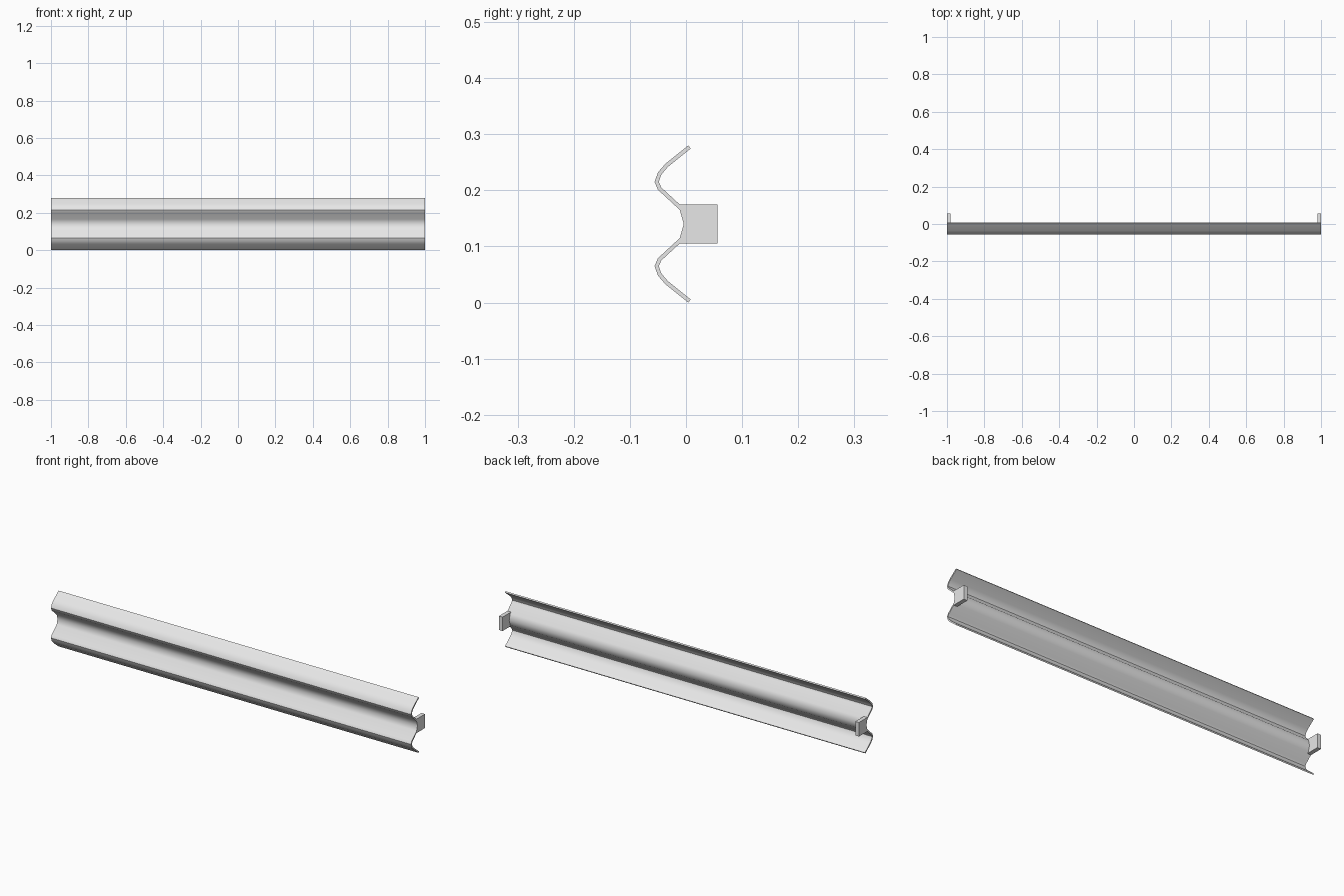
import bpy, bmesh
from mathutils import Vector

cube = bpy.data.objects.get("Cube")
if cube:
    bpy.data.objects.remove(cube, do_unlink=True)

MID = 0.14        # height of the symmetry line
SHEET = 0.007     # sheet metal thickness
PLATE = 0.02      # bracket thickness

steel = bpy.data.materials.new("galvanised_grey")
steel.use_nodes = True
steel.diffuse_color = (0.8, 0.8, 0.8, 1)
steel.node_tree.nodes["Principled BSDF"].inputs["Base Color"].default_value = (0.8, 0.8, 0.8, 1)


def mirrored(half):
    """Complete an upper half profile (ending on the symmetry line) downward."""
    return half + [(y, 2 * MID - z) for y, z in reversed(half[:-1])]


def thicken(line, t):
    """Offset an open (y, z) line to its back side with mitred corners."""
    pts = [Vector(p) for p in line]
    dirs = [(b - a).normalized() for a, b in zip(pts, pts[1:])]
    normals = [Vector((-d.y, d.x)) for d in dirs]
    back = []
    for i, p in enumerate(pts):
        n0, n1 = normals[max(i - 1, 0)], normals[min(i, len(normals) - 1)]
        m = (n0 + n1).normalized()
        back.append(tuple(p + m * t / m.dot(n0)))
    return back


def extrude_x(name, outline, x0, x1):
    """Solid prism from a closed (y, z) outline."""
    bm = bmesh.new()
    face = bm.faces.new([bm.verts.new((x0, y, z)) for y, z in outline])
    new = bmesh.ops.extrude_face_region(bm, geom=[face])["geom"]
    verts = [v for v in new if isinstance(v, bmesh.types.BMVert)]
    bmesh.ops.translate(bm, verts=verts, vec=(x1 - x0, 0, 0))
    bmesh.ops.recalc_face_normals(bm, faces=bm.faces)
    mesh = bpy.data.meshes.new(name)
    bm.to_mesh(mesh)
    bm.free()
    mesh.materials.append(steel)
    obj = bpy.data.objects.new(name, mesh)
    bpy.context.collection.objects.link(obj)
    return obj


# Corrugated rail: two forward humps around a central valley
front = mirrored([(0.004, 0.28), (-0.037, 0.247), (-0.05, 0.232), (-0.056, 0.215),
                  (-0.05, 0.201), (-0.011, 0.165), (-0.004, MID)])
rail = extrude_x("rail", front + thicken(front, SHEET)[::-1], -1, 1)
bpy.ops.object.select_all(action="DESELECT")
rail.select_set(True)
bpy.context.view_layer.objects.active = rail
bpy.ops.object.shade_smooth_by_angle(angle=0.7)

# Mounting brackets, seated in the valley behind each end
seat = mirrored([(0.056, 0.175), (-0.016, 0.175), (-0.007, 0.164), (0.0, MID)])
for side, x0 in (("right", -1), ("left", 1 - PLATE)):
    extrude_x(side + "_bracket", seat, x0, x0 + PLATE)
